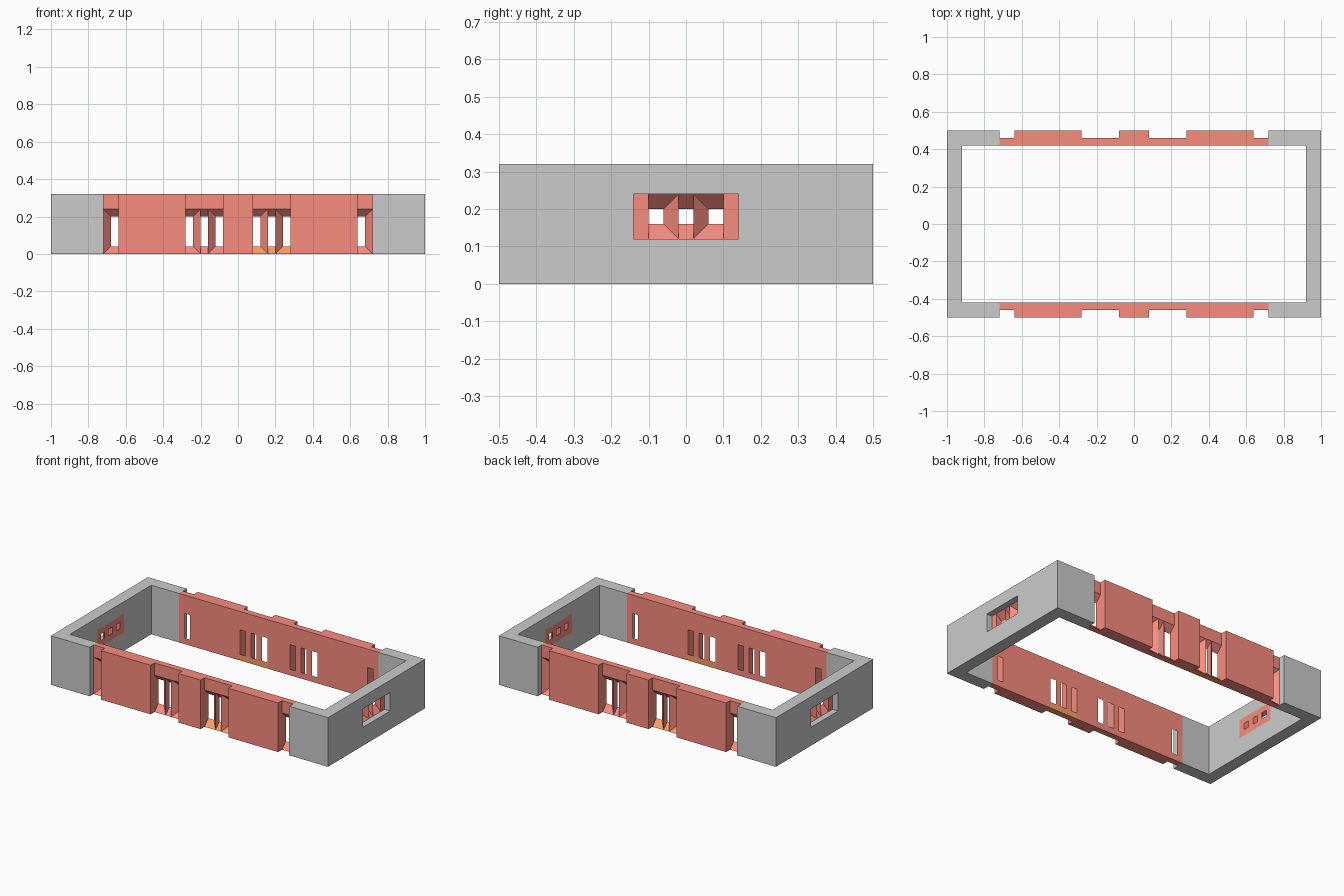
import bpy, bmesh, math

if "Cube" in bpy.data.objects:
    bpy.data.objects.remove(bpy.data.objects["Cube"])

H = 0.32      # wall height
D = 0.04      # depth of the window layer


def material(name, rgb):
    m = bpy.data.materials.new(name)
    m.diffuse_color = (*rgb, 1)
    m.use_nodes = True
    m.node_tree.nodes["Principled BSDF"].inputs["Base Color"].default_value = m.diffuse_color
    return m


RED = material("red", (0.957, 0.263, 0.212))
ORANGE = material("orange", (1.0, 0.34, 0.133))


def loft(bm, a, b, mat=0):
    """Closed solid between two matching loops."""
    va, vb = [bm.verts.new(p) for p in a], [bm.verts.new(p) for p in b]
    n = len(a)
    faces = [bm.faces.new(va), bm.faces.new(vb)]
    for i in range(n):
        j = (i + 1) % n
        faces.append(bm.faces.new((va[i], va[j], vb[j], vb[i])))
    for f in faces:
        f.material_index = mat
    bmesh.ops.recalc_face_normals(bm, faces=faces)


def box(bm, x0, x1, y0, y1, z0, z1):
    loop = [(x0, y0), (x1, y0), (x1, y1), (x0, y1)]
    loft(bm, [(*p, z0) for p in loop], [(*p, z1) for p in loop])


def along(bm, x0, x1, profile, mat=0):
    """Extrude a (y, z) profile along x."""
    loft(bm, [(x0, *p) for p in profile], [(x1, *p) for p in profile], mat)


def sill_and_header(bm, x0, x1, y, z0, z1, top, mat=0):
    along(bm, x0, x1, [(y, z0), (y + D, z0), (y + D, z0 + D)], mat)
    header = [(y, z1), (y + D, z1 - D), (y + D, top)]
    if top > z1:
        header.append((y, top))
    along(bm, x0, x1, header)


def splayed_post(bm, tip, back, y, z0, z1):
    """Triangular post: edge at the front, full width at the back."""
    plan = [(tip, 0), (tip, D), (back, D)]
    loft(bm, [(x, y + d, z0 + d) for x, d in plan],
         [(x, y + d, z1 - d) for x, d in plan])


def triple_window(bm, cx, y, z0, z1, top, mat=0):
    sill_and_header(bm, cx - 0.1, cx + 0.1, y, z0, z1, top, mat)
    for s in (-1, 1):
        splayed_post(bm, cx + s * 0.02, cx + s * 0.06, y, z0, z1)


def place(name, bm, angles, mats=()):
    """Make one object per (prefix, angle), sharing the mesh."""
    me = bpy.data.meshes.new(name)
    bm.to_mesh(me)
    bm.free()
    for m in mats:
        me.materials.append(m)
    obs = []
    for prefix, deg in angles:
        ob = bpy.data.objects.new(f"{prefix}_{name}", me)
        ob.rotation_euler.z = math.radians(deg)
        bpy.context.collection.objects.link(ob)
        obs.append(ob)
    return obs


# Long red walls: thick piers, two triple windows, a half window at each end
bm = bmesh.new()
for x0, x1 in ((-0.64, -0.28), (-0.08, 0.08), (0.28, 0.64)):
    box(bm, x0, x1, -0.5, -0.42, 0, H)
triple_window(bm, -0.18, -0.46, 0, 0.24, H)
triple_window(bm, 0.18, -0.46, 0, 0.24, H, 1)
for s in (-1, 1):
    sill_and_header(bm, s * 0.72, s * 0.64, -0.46, 0, 0.24, H)
    splayed_post(bm, s * 0.72, s * 0.68, -0.46, 0, 0.24)
place("long_wall", bm, (("front", 0), ("back", 180)), (RED, ORANGE))

# Red window inserts in the end walls
bm = bmesh.new()
for s in (-1, 1):
    box(bm, *sorted((s * 0.14, s * 0.1)), -0.96, -0.92, 0.12, 0.24)
triple_window(bm, 0, -0.96, 0.12, 0.24, 0.24)
place("end_window", bm, (("right", 90), ("left", -90)), (RED,))

# Grey end walls that wrap round the corners
bm = bmesh.new()
plan = [(-0.5, -1), (0.5, -1), (0.5, -0.72), (0.42, -0.72),
        (0.42, -0.92), (-0.42, -0.92), (-0.42, -0.72), (-0.5, -0.72)]
loft(bm, [(*p, 0) for p in plan], [(*p, H) for p in plan])
ends = place("end_wall", bm, (("right", 90), ("left", -90)))

# Cutter for the window openings in both end walls
bm = bmesh.new()
box(bm, -1.1, 1.1, -0.14, 0.14, 0.12, 0.24)
cutter = place("cutter", bm, (("window", 0),))[0]
cutter.hide_render = True
cutter.display_type = 'WIRE'
for ob in ends:
    mod = ob.modifiers.new("window_opening", 'BOOLEAN')
    mod.operation = 'DIFFERENCE'
    mod.solver = 'EXACT'
    mod.object = cutter
